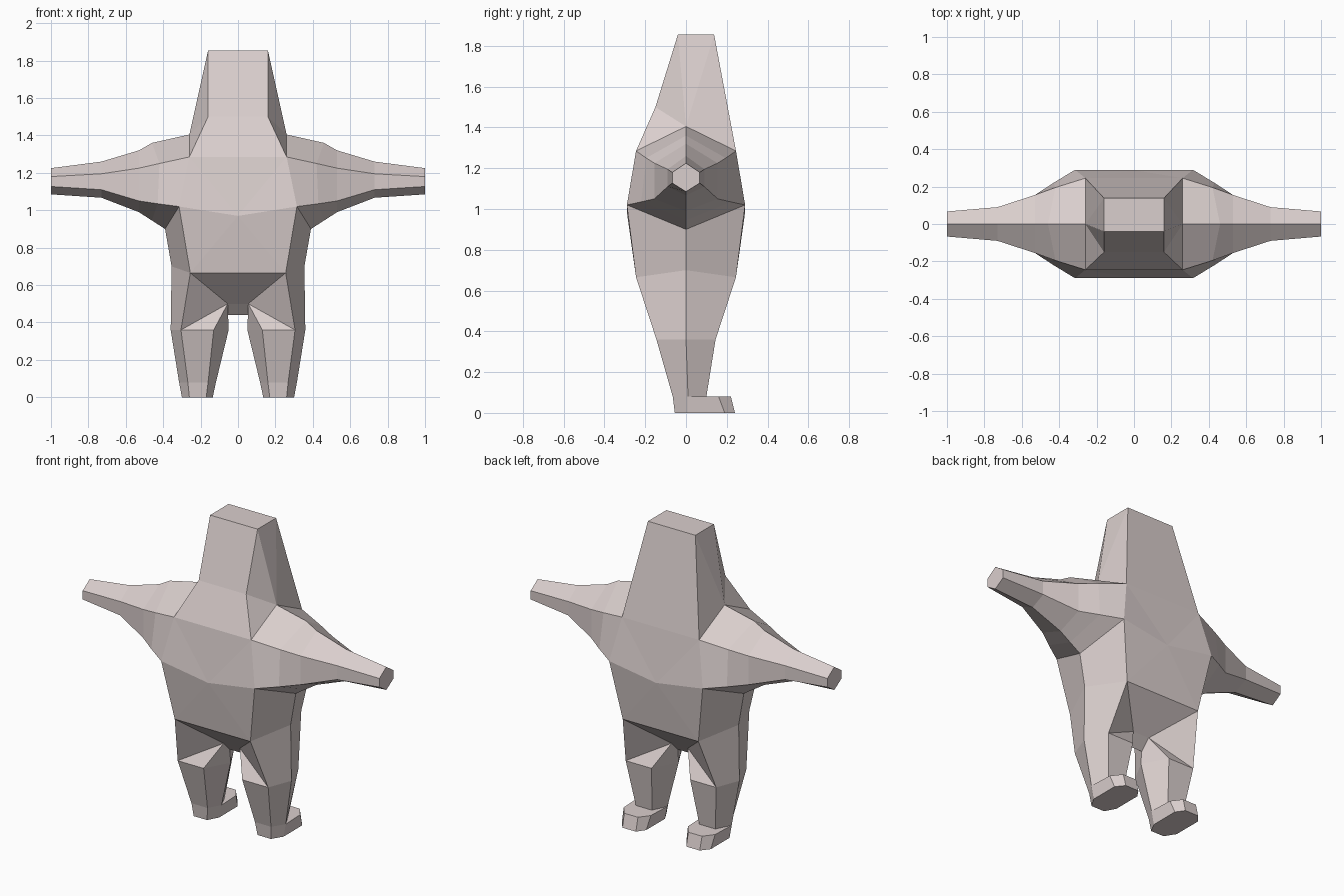
import bpy, bmesh

if "Cube" in bpy.data.objects:
    bpy.data.objects.remove(bpy.data.objects["Cube"])

bm = bmesh.new()


def v(x, y, z):
    return bm.verts.new((x, y, z))


def hexagon(first, near, far, last):
    """Six-sided loop: a centre point, two front points, a centre point, two back points."""
    back = [v(p[0], -p[1], p[2]) for p in (far, near)]
    return [v(*first), v(*near), v(*far), v(*last)] + back


def bridge(a, b):
    """Join two six-sided loops with quads."""
    for i in range(6):
        j = (i + 1) % 6
        bm.faces.new((a[i], a[j], b[j], b[i]))


def face(*verts):
    bm.faces.new(verts)


# Right arm: shoulder loop, then loops out to the flat hand end
shoulder = hexagon((.26, 0, 1.405), (.26, -.245, 1.285), (.315, -.29, 1.02), (.39, 0, .90))
arm = [
    shoulder,
    hexagon((.46, 0, 1.36), (.42, -.195, 1.25), (.43, -.22, 1.035), (.46, 0, .945)),
    hexagon((.53, 0, 1.32), (.53, -.155, 1.225), (.53, -.155, 1.05), (.53, 0, .99)),
    hexagon((.73, 0, 1.26), (.73, -.09, 1.195), (.73, -.09, 1.11), (.73, 0, 1.067)),
    hexagon((1, 0, 1.225), (1, -.067, 1.18), (1, -.067, 1.127), (1, 0, 1.085)),
]
for a, b in zip(arm, arm[1:]):
    bridge(a, b)
face(*arm[-1])

# Right leg: hip loop, knee, ankle and sole loops
hip = hexagon((.355, 0, .70), (.255, -.245, .665), (.055, -.06, .50), (.055, 0, .44))
knee = hexagon((.36, 0, .36), (.305, -.145, .36), (.13, -.145, .36), (.05, 0, .36))
ankle = hexagon((.315, .01, .08), (.268, -.065, .08), (.16, -.065, .08), (.118, .01, .08))
ankle[4].co.y = ankle[5].co.y = .10
for i in range(6):
    j = (i + 1) % 6
    if i in (1, 4):  # thigh creases run from the crotch to the outer knee
        c, o = (hip[2], knee[1]) if i == 1 else (hip[4], knee[5])
        face(hip[i], hip[j], o)
        face(c, knee[i], knee[j])
    else:
        face(hip[i], hip[j], knee[j], knee[i])
bridge(knee, ankle)

# Foot: front of the ankle drops to the sole, rear is drawn out as a blunt toe
sole = [v(.30, .01, 0), v(.26, -.055, 0), v(.17, -.055, 0), v(.135, .01, 0)]
toe_top = [v(.125, .16, .08), v(.17, .22, .08), v(.262, .22, .08), v(.308, .16, .08)]
toe_low = [v(.135, .19, 0), v(.17, .24, 0), v(.26, .24, 0), v(.30, .19, 0)]
for i in range(3):
    face(ankle[i], ankle[i + 1], sole[i + 1], sole[i])
    face(toe_top[i], toe_top[i + 1], toe_low[i + 1], toe_low[i])
    face(ankle[3 + i], ankle[(4 + i) % 6], toe_top[i + 1], toe_top[i])
face(ankle[3], toe_top[0], toe_low[0], sole[3])
face(ankle[0], toe_top[3], toe_low[3], sole[0])
face(*sole, *toe_low)

# Torso: centre seam points front and back, joined to shoulder and hip
crotch = v(0, 0, .44)
chest = {}
for s, up, low, hp, cr in ((-1, 1, 2, 1, 2), (1, 5, 4, 5, 4)):
    c1, c2 = v(0, s * .245, 1.285), v(0, s * .288, .97)
    c3, c4 = v(0, s * .245, .665), v(0, s * .06, .50)
    chest[s] = c1
    face(c1, shoulder[up], c2)
    face(shoulder[up], shoulder[low], c2)
    face(c2, shoulder[low], hip[hp])
    face(c2, hip[hp], c3)
    face(c3, hip[hp], hip[cr])
    face(c3, hip[cr], c4)
    face(c4, hip[cr], hip[3], crotch)
    face(shoulder[low], shoulder[3], hip[0], hip[hp])

# Head: tapered block, with a brow fold on the front
top_f, top_b, brow = v(.16, -.04, 1.855), v(.16, .138, 1.855), v(.16, -.15, 1.50)
mid_f, mid_b, mid_brow = v(0, -.04, 1.855), v(0, .138, 1.855), v(0, -.15, 1.50)
face(mid_f, top_f, top_b, mid_b)
face(mid_f, top_f, brow, mid_brow)
face(mid_brow, brow, shoulder[1], chest[-1])
face(mid_b, top_b, shoulder[5], chest[1])
face(top_f, brow, shoulder[0])
face(top_f, shoulder[0], top_b)
face(top_b, shoulder[0], shoulder[5])
face(brow, shoulder[1], shoulder[0])

# Mirror to the left half and weld the seam
copy = bmesh.ops.duplicate(bm, geom=bm.verts[:] + bm.edges[:] + bm.faces[:])["geom"]
for e in copy:
    if isinstance(e, bmesh.types.BMVert):
        e.co.x *= -1
bmesh.ops.remove_doubles(bm, verts=bm.verts[:], dist=.0005)
bmesh.ops.recalc_face_normals(bm, faces=bm.faces[:])

mesh = bpy.data.meshes.new("body")
bm.to_mesh(mesh)
bm.free()
mat = bpy.data.materials.new("pale pinkish grey")
mat.diffuse_color = (.70, .62, .61, 1)
mat.use_nodes = True
mat.node_tree.nodes["Principled BSDF"].inputs["Base Color"].default_value = mat.diffuse_color
mesh.materials.append(mat)
body = bpy.data.objects.new("body", mesh)
bpy.context.collection.objects.link(body)
